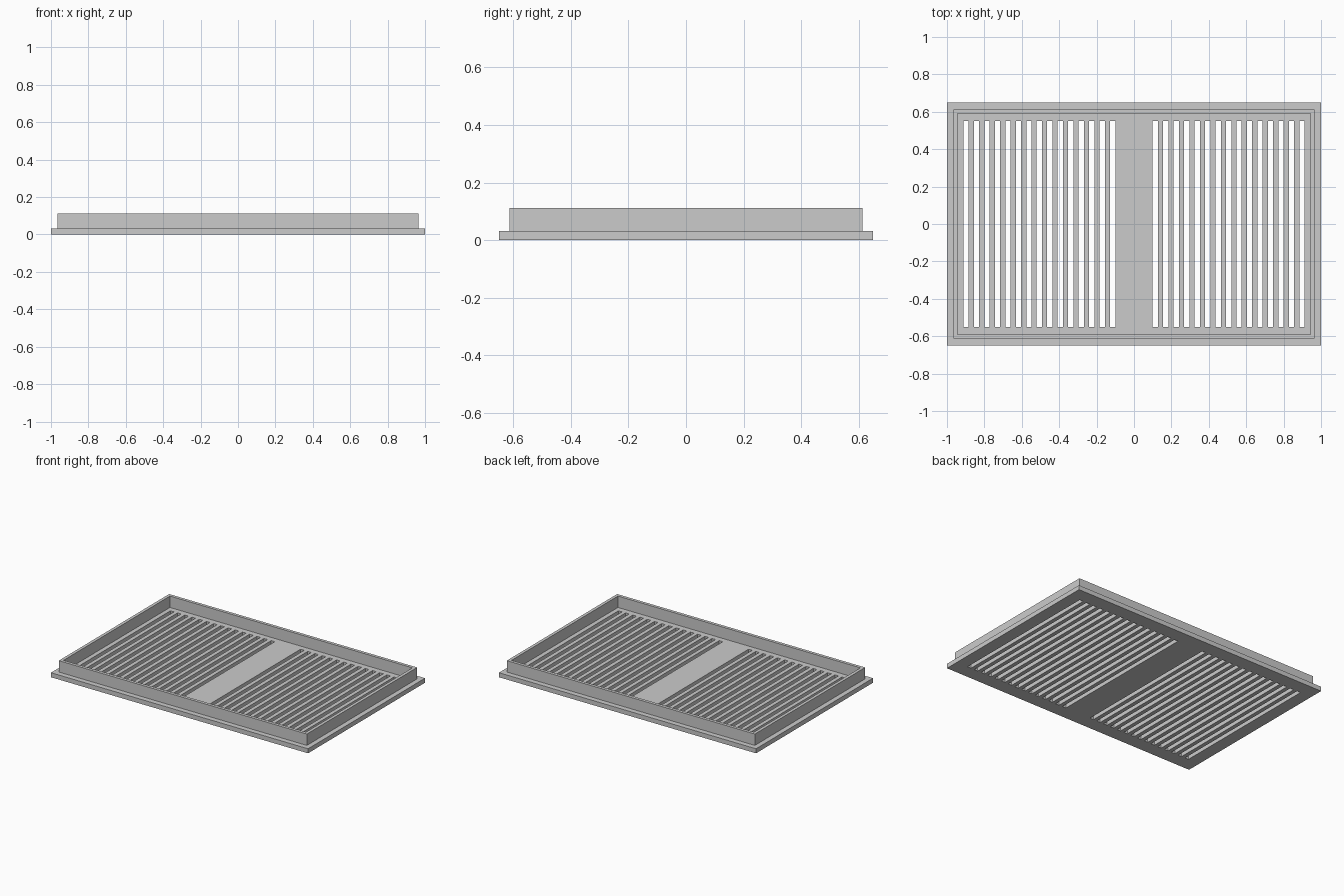
import bpy
import bmesh

cube = bpy.data.objects.get("Cube")
if cube:
    bpy.data.objects.remove(cube, do_unlink=True)

PLATE_X, PLATE_Y, PLATE_H = 1.0, 0.65, 0.032
WALL_X, WALL_Y, WALL_T, TOP = 0.965, 0.613, 0.022, 0.112
SLOT_START, SLOT_W, SLOT_Y, SLOTS = 0.1, 0.028, 0.552, 15

grey = bpy.data.materials.new("grey")
grey.use_nodes = True
colour = (0.6, 0.6, 0.6, 1)
grey.diffuse_color = colour
grey.node_tree.nodes["Principled BSDF"].inputs["Base Color"].default_value = colour


def pierced_slab(name, xs, ys, z0, z1, is_hole):
    """Extrude a grid of cells from z0 to z1, leaving out the hole cells."""
    bm = bmesh.new()
    grid = [[bm.verts.new((x, y, z0)) for y in ys] for x in xs]
    for i in range(len(xs) - 1):
        for j in range(len(ys) - 1):
            if not is_hole(i, j):
                bm.faces.new((grid[i][j], grid[i + 1][j],
                              grid[i + 1][j + 1], grid[i][j + 1]))
    result = bmesh.ops.extrude_face_region(bm, geom=bm.faces[:], use_keep_orig=True)
    raised = [g for g in result["geom"] if isinstance(g, bmesh.types.BMVert)]
    bmesh.ops.translate(bm, verts=raised, vec=(0, 0, z1 - z0))
    bmesh.ops.recalc_face_normals(bm, faces=bm.faces[:])
    mesh = bpy.data.meshes.new(name)
    bm.to_mesh(mesh)
    bm.free()
    mesh.materials.append(grey)
    obj = bpy.data.objects.new(name, mesh)
    bpy.context.collection.objects.link(obj)
    return obj


# Slotted base plate: slots and bars alternate on each side of a solid centre
half = [SLOT_START + k * SLOT_W for k in range(2 * SLOTS)] + [PLATE_X]
plate_xs = [-x for x in reversed(half)] + half
plate_ys = [-PLATE_Y, -SLOT_Y, SLOT_Y, PLATE_Y]
centre = len(half) - 1
pierced_slab("slotted_plate", plate_xs, plate_ys, 0, PLATE_H,
             lambda i, j: j == 1 and abs(i - centre) % 2 == 1)

# Raised rim set in from the plate edge
rim_xs = [-WALL_X, WALL_T - WALL_X, WALL_X - WALL_T, WALL_X]
rim_ys = [-WALL_Y, WALL_T - WALL_Y, WALL_Y - WALL_T, WALL_Y]
pierced_slab("raised_rim", rim_xs, rim_ys, PLATE_H, TOP,
             lambda i, j: i == 1 and j == 1)
